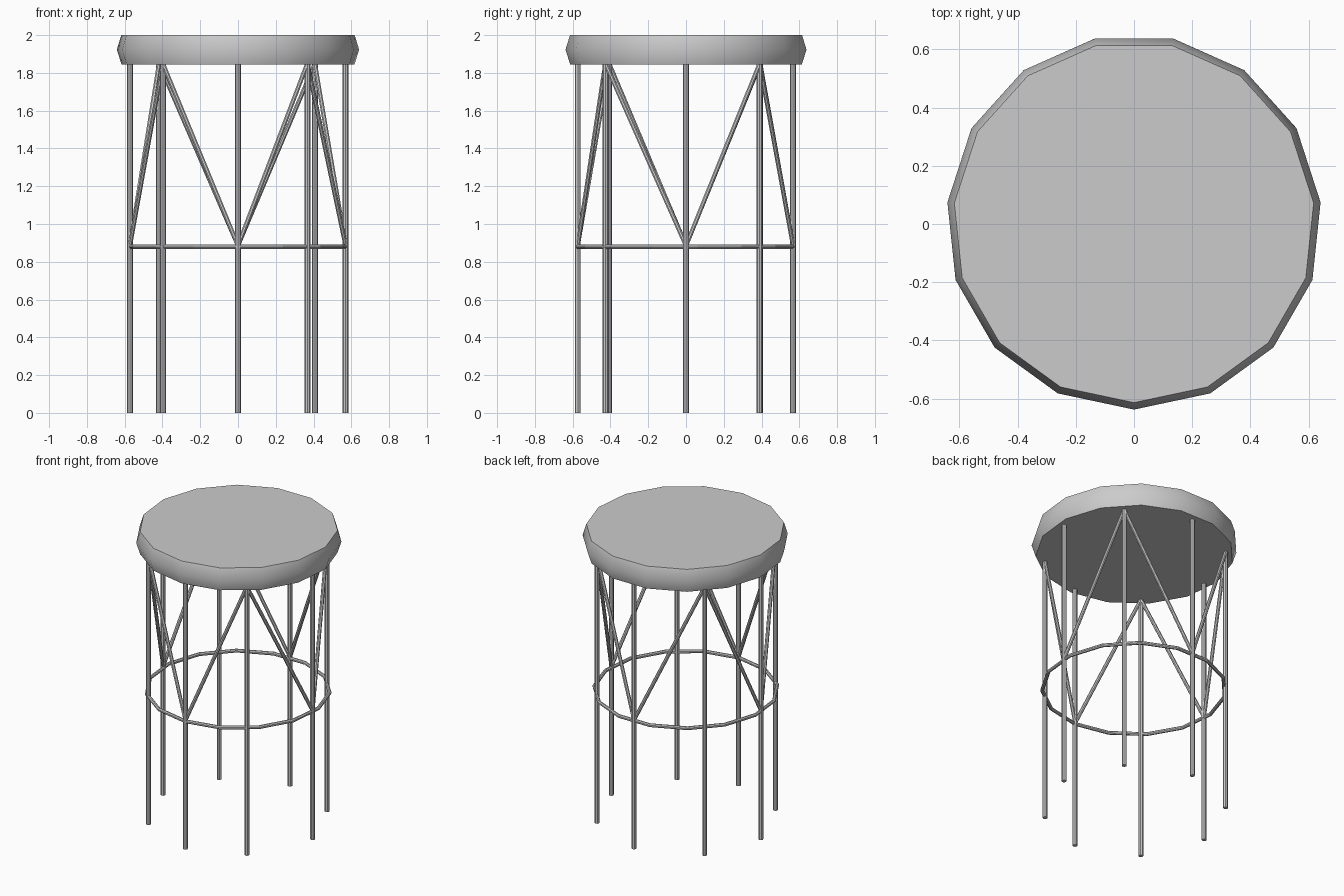
import bpy, bmesh
from math import cos, sin, pi
from mathutils import Vector

if "Cube" in bpy.data.objects:
    bpy.data.objects.remove(bpy.data.objects["Cube"])

SIDES = 15


def add_object(name, bm, angle=None):
    bmesh.ops.recalc_face_normals(bm, faces=bm.faces)
    mesh = bpy.data.meshes.new(name)
    bm.to_mesh(mesh)
    bm.free()
    ob = bpy.data.objects.new(name, mesh)
    bpy.context.collection.objects.link(ob)
    if angle:
        bpy.ops.object.select_all(action='DESELECT')
        ob.select_set(True)
        bpy.context.view_layer.objects.active = ob
        bpy.ops.object.shade_smooth_by_angle(angle=angle)
    return ob


def circle_points(radius, z, cy=0.0):
    # one corner points to the front (-y)
    return [Vector((radius * cos(-pi / 2 + 2 * pi * i / SIDES),
                    cy + radius * sin(-pi / 2 + 2 * pi * i / SIDES), z))
            for i in range(SIDES)]


def bridge(bm, a, b):
    n = len(a)
    for i in range(n):
        j = (i + 1) % n
        bm.faces.new((a[i], a[j], b[j], b[i]))


def rod(name, start, end, radius, sides=8):
    a, b = Vector(start), Vector(end)
    bm = bmesh.new()
    bmesh.ops.create_cone(bm, cap_ends=True, segments=sides, radius1=radius,
                          radius2=radius, depth=(b - a).length)
    bm.transform(Vector((b - a)).to_track_quat('Z', 'Y').to_matrix().to_4x4())
    bmesh.ops.translate(bm, vec=(a + b) / 2, verts=bm.verts)
    return add_object(name, bm)


# Seat: a shallow drum, widest at mid height
bm = bmesh.new()
rings = [[bm.verts.new(p) for p in circle_points(r, z, 0.007)]
         for r, z in ((0.62, 1.845), (0.645, 1.923), (0.621, 2.0))]
for low, high in zip(rings, rings[1:]):
    bridge(bm, low, high)
bm.faces.new(rings[0])
bm.faces.new(rings[-1])
add_object("seat", bm, 0.6)

# Foot ring: small octagonal section swept round the legs
bm = bmesh.new()
loops = []
for k in range(8):
    t = 2 * pi * (k + 0.5) / 8
    loops.append([bm.verts.new(p) for p in
                  circle_points(0.575 + 0.012 * cos(t), 0.88 + 0.012 * sin(t))])
for k in range(8):
    bridge(bm, loops[k], loops[(k + 1) % 8])
add_object("foot_ring", bm)

# Legs, in order round the seat, straight legs alternating with braced ones
legs = [("front", 0, -0.573), ("front_right", 0.367, -0.427),
        ("right", 0.57, 0), ("back_right", 0.407, 0.39),
        ("back", 0, 0.567), ("back_left", -0.418, 0.393),
        ("left", -0.572, 0), ("front_left", -0.398, -0.407)]
for name, x, y in legs:
    rod(name + "_leg", (x, y, 0), (x, y, 1.86), 0.0155)

# Braces from the ring joints up to the tops of both neighbouring legs
for i in range(0, 8, 2):
    name, x, y = legs[i]
    for step in (-1, 1):
        other, ox, oy = legs[(i + step) % 8]
        rod(name + "_to_" + other + "_brace", (x, y, 0.885), (ox, oy, 1.85), 0.012)
